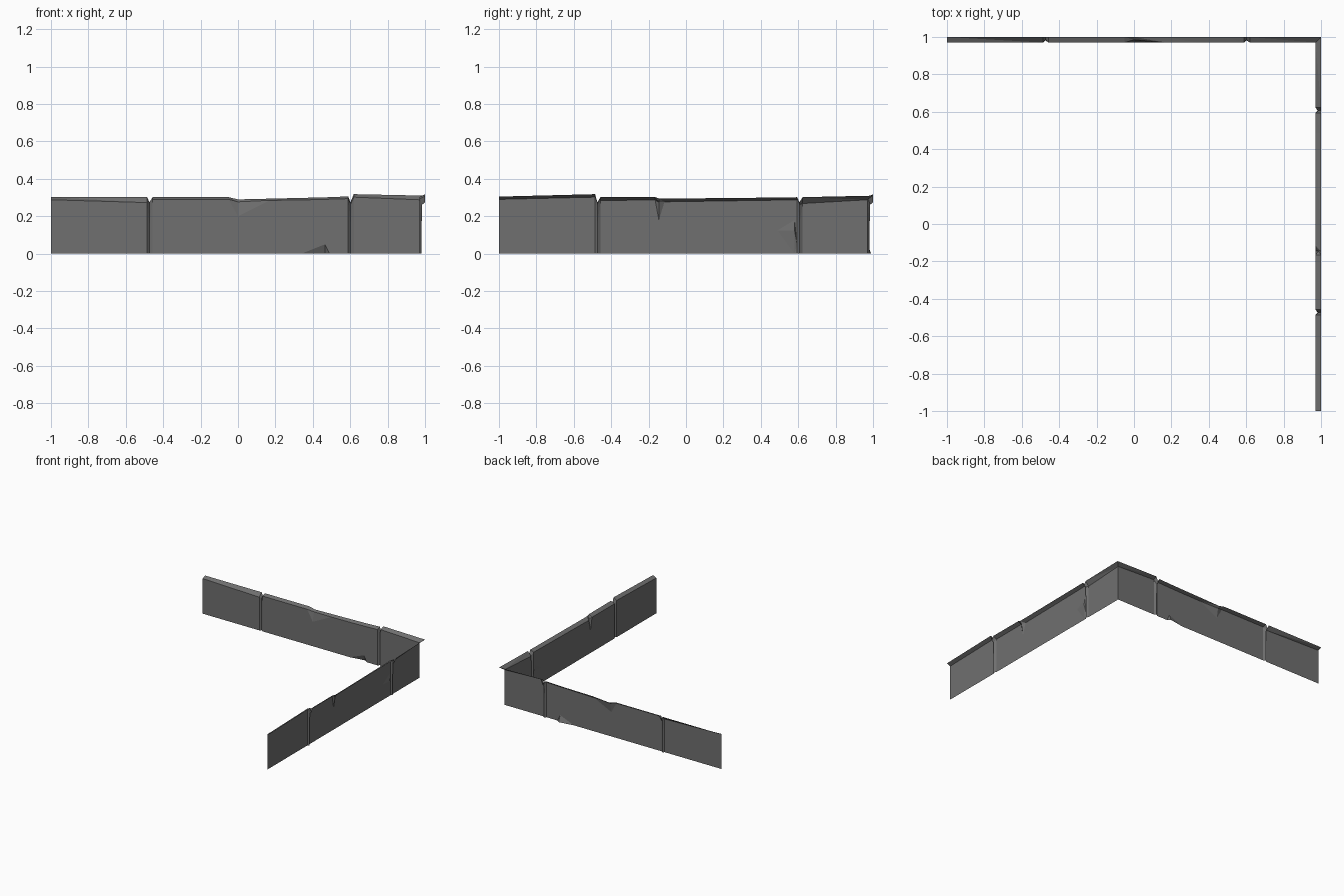
import bpy, bmesh

if "Cube" in bpy.data.objects:
    bpy.data.objects.remove(bpy.data.objects["Cube"])

stone = bpy.data.materials.new("dark_grey")
stone.diffuse_color = (0.16, 0.16, 0.16, 1)
stone.use_nodes = True
stone.node_tree.nodes["Principled BSDF"].inputs["Base Color"].default_value = stone.diffuse_color

INNER, OUTER = 0.97, 1.0


def col(s, z_in, z_out, a=0.05, b=0.16, push=(0, 0, 0, 0), s_out=None):
    """One column of the wall: bottom, two middle rows, lip inner, lip outer."""
    rows = [(s, INNER + p, z) for p, z in zip(push, (0, a, b, z_in))]
    return rows + [(s if s_out is None else s_out, OUTER, z_out)]


def groove(s, left, right):
    """V-shaped joint between two panels, given lip heights on each side."""
    return [col(s - 0.016, *left),
            col(s - 0.004, 0.262, 0.275, push=(0.012,) * 3 + (0.015,)),
            col(s + 0.014, *right)]


def wall(name, columns, place):
    bm = bmesh.new()
    grid = [[bm.verts.new(place(*p)) for p in c] for c in columns]
    flip = place(1, 0, 0)[0] == 0
    for i in range(len(grid) - 1):
        for r in range(4):
            ids = [(i, r), (i + 1, r), (i + 1, r + 1), (i, r + 1)]
            q = [grid[a][b] for a, b in ids]
            depth = [columns[a][b][1] for a, b in ids]
            # crease around the dented corner so the dent stays a clean facet
            k = depth.index(max(depth)) if r < 3 else 0
            tris = [(q[k], q[(k + 1) % 4], q[k - 1]),
                    (q[(k + 1) % 4], q[(k + 2) % 4], q[k - 1])]
            for t in tris:
                bm.faces.new(t[::-1] if flip else t)
    bmesh.ops.dissolve_limit(bm, angle_limit=0.002, verts=bm.verts[:], edges=bm.edges[:])
    me = bpy.data.meshes.new(name)
    bm.to_mesh(me)
    bm.free()
    me.materials.append(stone)
    ob = bpy.data.objects.new(name, me)
    bpy.context.collection.objects.link(ob)


corner = col(0.97, 0.288, 0.31, s_out=1.0)

# Back wall: joints, a shallow chip on the lip and a chip at the base
back = [col(-1, 0.288, 0.302)]
back += groove(-0.47, (0.273, 0.302), (0.29, 0.302))
back += [col(-0.05, 0.29, 0.302),
         col(0.0, 0.277, 0.29, b=0.20, push=(0, 0, 0, 0.015)),
         col(0.17, 0.285, 0.294),
         col(0.34, 0.287, 0.298),
         col(0.465, 0.29, 0.301, push=(0.02, 0, 0, 0)),
         col(0.49, 0.291, 0.302)]
back += groove(0.605, (0.294, 0.306), (0.302, 0.318))
back += [corner]
wall("back_wall", back, lambda s, d, z: (s, d, z))

# Right wall: joints, a sharp crack from the top and a small dent
right = [col(-1, 0.29, 0.305)]
right += groove(-0.47, (0.302, 0.318), (0.285, 0.303))
right += [col(-0.165, 0.286, 0.302),
          col(-0.145, 0.275, 0.295, b=0.18, push=(0, 0, 0, 0.015)),
          col(-0.115, 0.277, 0.294),
          col(0.49, 0.286, 0.30, a=0.125),
          col(0.58, 0.288, 0.301, a=0.125, b=0.18, push=(0, 0.008, 0, 0))]
right += groove(0.61, (0.288, 0.302), (0.268, 0.302))
right += [corner]
wall("right_wall", right, lambda s, d, z: (d, s, z))
